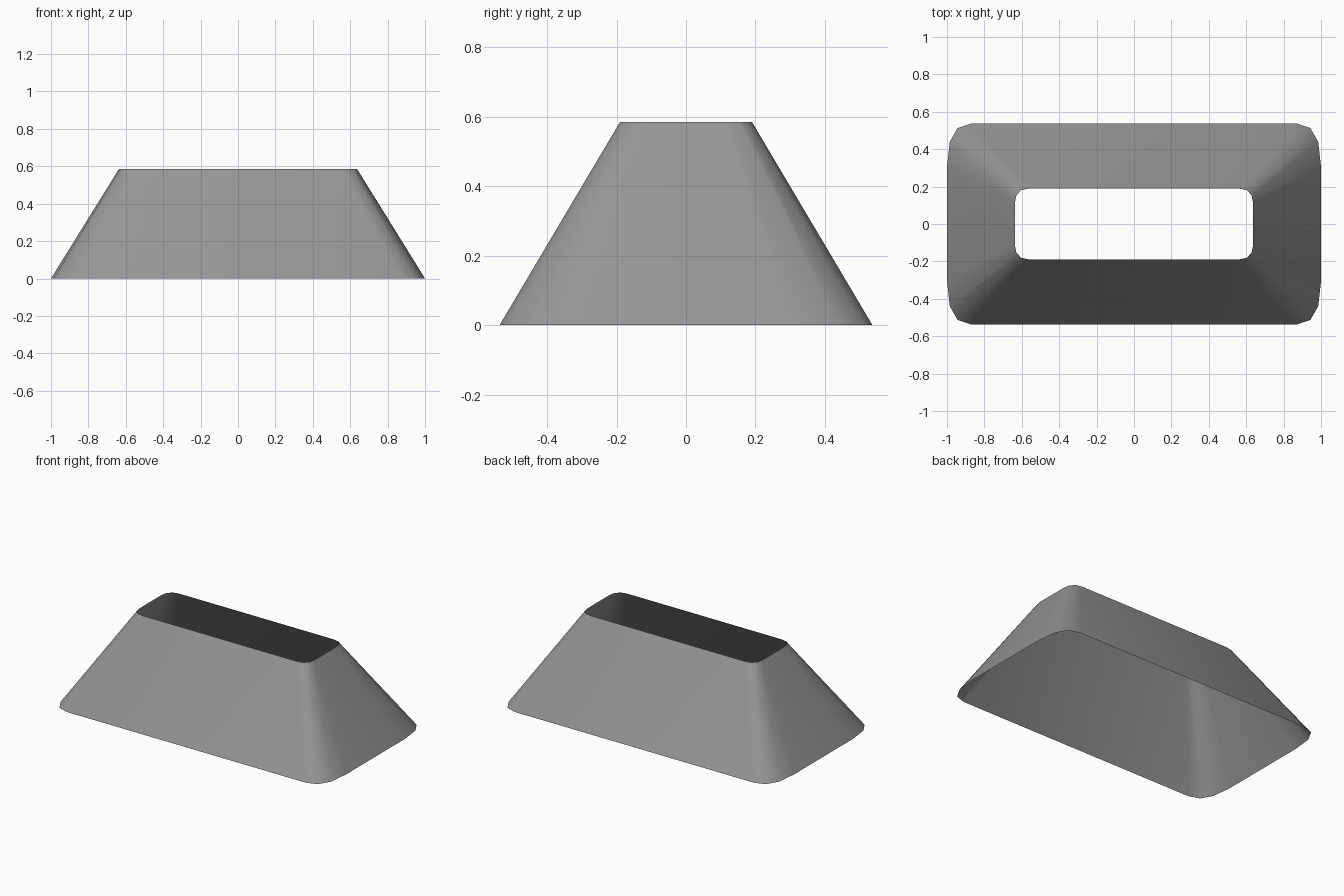
import bpy
import bmesh

cube = bpy.data.objects.get("Cube")
if cube:
    bpy.data.objects.remove(cube, do_unlink=True)

# Plain grey material
grey = bpy.data.materials.new("mid grey")
grey.use_nodes = True
colour = (0.30, 0.30, 0.30, 1)
grey.diffuse_color = colour
grey.node_tree.nodes["Principled BSDF"].inputs["Base Color"].default_value = colour


def mirrored_ring(bm, corner, z):
    """Closed rounded rectangle from the points of one corner."""
    points = list(corner)
    points += [(-x, y) for x, y in reversed(corner)]
    points += [(-x, -y) for x, y in corner]
    points += [(x, -y) for x, y in reversed(corner)]
    return [bm.verts.new((x, y, z)) for x, y in points]


# Rounded corners, from the side face round to the back face
base_corner = [(1.0, 0.305), (0.985, 0.44), (0.943, 0.513), (0.872, 0.537)]
rim_corner = [(0.637, 0.11), (0.63, 0.15), (0.605, 0.18), (0.56, 0.19)]

# Open tapered sleeve: walls only, no top or bottom
bm = bmesh.new()
base = mirrored_ring(bm, base_corner, 0)
rim = mirrored_ring(bm, rim_corner, 0.585)
count = len(base)
for i in range(count):
    j = (i + 1) % count
    bm.faces.new((base[i], base[j], rim[j], rim[i]))

mesh = bpy.data.meshes.new("tapered_sleeve")
bm.to_mesh(mesh)
bm.free()
mesh.materials.append(grey)
sleeve = bpy.data.objects.new("tapered_sleeve", mesh)
bpy.context.collection.objects.link(sleeve)
mesh.shade_smooth()
